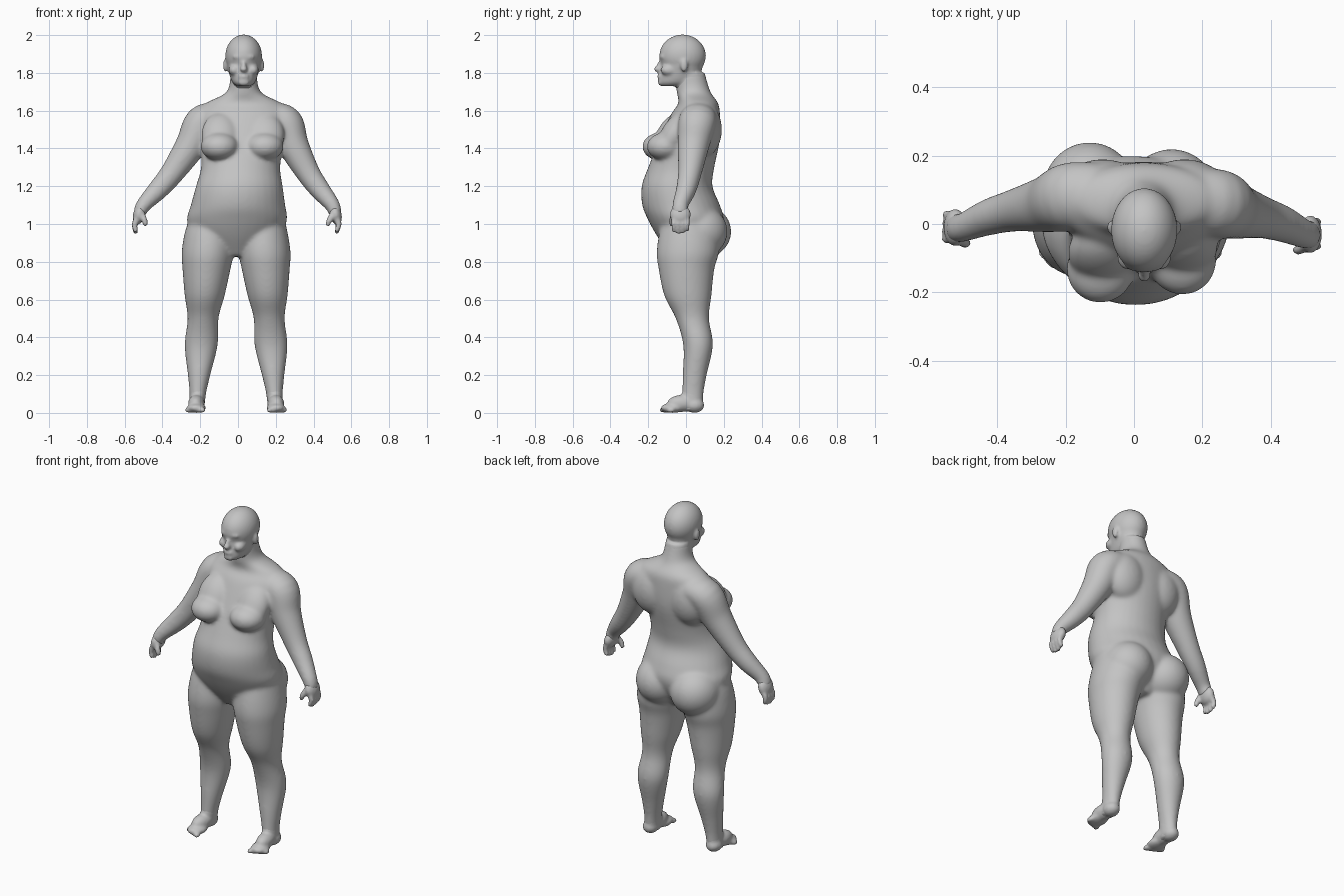
import bpy, bmesh
from math import cos, sin, pi
from mathutils import Vector, Matrix

cube = bpy.data.objects.get("Cube")
if cube:
    bpy.data.objects.remove(cube)

colour = (.55, .55, .55, 1)
grey = bpy.data.materials.new("plain grey")
grey.use_nodes = True
grey.diffuse_color = colour
grey.node_tree.nodes["Principled BSDF"].inputs["Base Color"].default_value = colour

bm = bmesh.new()
SIDES, STEPS = 32, 5
BOTH = (-1, 1)
CIRCLE = [(cos(2 * pi * j / SIDES), sin(2 * pi * j / SIDES)) for j in range(SIDES)]


def lean(z):
    """Sideways sway of the body centreline at a given height."""
    return min(.03, max(-.01, .07 * (z - 1.1)))


def spline(rows):
    """Interpolate the section rows smoothly (Catmull-Rom)."""
    rows = [Vector(row) for row in rows]
    ends = [rows[0]] + rows + [rows[-1]]
    out = []
    for a, b, c, d in zip(ends, ends[1:], ends[2:], ends[3:]):
        for step in range(STEPS):
            t = step / STEPS
            bend = (a * 2 - b * 5 + c * 4 - d) * t + (b * 3 - a - c * 3 + d) * t * t
            out.append(b + (c - a + bend) * t / 2)
    return out + [rows[-1]]


def skin(rings):
    """Close a series of rings into a solid."""
    loops = [[bm.verts.new(point) for point in ring] for ring in rings]
    faces = [bm.faces.new(loops[0]), bm.faces.new(loops[-1])]
    for low, high in zip(loops, loops[1:]):
        for j in range(SIDES):
            faces.append(bm.faces.new((low[j - 1], low[j], high[j], high[j - 1])))
    bmesh.ops.recalc_face_normals(bm, faces=faces)


def stack(rows, middle=lambda z: 0):
    """Level sections: height, half width, front, back."""
    rings = []
    for z, half, front, back in spline(rows):
        x, y, depth = middle(z) + lean(z), (front + back) / 2, (back - front) / 2
        rings.append([(x + half * c, y + depth * s, z) for c, s in CIRCLE])
    skin(rings)


def tube(rows):
    """Sections across a path: x, y, z, thickness, depth."""
    points = spline(rows)
    rings = []
    for i, point in enumerate(points):
        after, before = points[min(i + 1, len(points) - 1)], points[max(i - 1, 0)]
        along = (after - before).to_3d().normalized()
        across = along.cross(Vector((0, 1, 0))).normalized()
        deep = across.cross(along)
        centre = point.to_3d() + Vector((lean(point.z), 0, 0))
        rings.append([centre + across * point[3] * c + deep * point[4] * s for c, s in CIRCLE])
    skin(rings)


def blob(x, y, z, *radii, turn=0, axis='Z'):
    place = Matrix.Translation((x + lean(z), y, z))
    shape = Matrix.Rotation(turn, 4, axis) @ Matrix.Diagonal((*radii, 1))
    bmesh.ops.create_icosphere(bm, subdivisions=4, radius=1, matrix=place @ shape)


def pair(x, y, z, *radii, twist=0, turn=0):
    """Mirrored blobs, one set forward of the other by the twist of the body."""
    for side in BOTH:
        blob(side * x, y + side * twist, z, *radii, turn=turn, axis='X')


def fuse(name, softness):
    """Turn the parts made so far into one object with a single soft skin."""
    mesh = bpy.data.meshes.new(name)
    bm.to_mesh(mesh)
    bm.clear()
    mesh.materials.append(grey)
    part = bpy.data.objects.new(name, mesh)
    bpy.context.collection.objects.link(part)
    remesh = part.modifiers.new("fuse", 'REMESH')
    remesh.mode = 'VOXEL'
    remesh.voxel_size = .0075
    remesh.use_smooth_shade = True
    soften = part.modifiers.new("soften", 'SMOOTH')
    soften.factor = .5
    soften.iterations = softness


def build_torso():
    stack([(.83, .08, -.08, .1), (.93, .22, -.15, .17), (1.02, .265, -.2, .2),
           (1.1, .25, -.232, .18), (1.2, .23, -.235, .14), (1.3, .21, -.2, .15),
           (1.45, .22, -.14, .18), (1.58, .24, -.08, .18), (1.64, .2, -.04, .17),
           (1.7, .09, -.05, .13), (1.8, .07, -.06, .1)])
    pair(.12, -.12, 1.41, .1, .1, .075, twist=.012)            # breasts
    pair(.12, -.075, 1.47, .1, .07, .13, twist=.01, turn=-.5)  # upper chest
    pair(.12, .09, 1.5, .13, .1, .15)                          # shoulder blades
    pair(.12, .08, .96, .14, .15, .14, twist=-.01)             # buttocks


def build_head():
    blob(0, -.018, 1.89, .097, .123, .113)  # cranium
    stack([(1.73, .035, -.13, 0), (1.75, .06, -.145, .05), (1.8, .078, -.137, .08),
           (1.86, .09, -.13, .09), (1.92, .08, -.12, .08)])     # jaw and face
    stack([(1.71, .072, -.05, .12), (1.8, .07, -.06, .1)])      # nape
    blob(0, -.14, 1.83, .014, .02, .035, turn=-.25, axis='X')   # nose bridge
    blob(0, -.15, 1.82, .02, .022, .014)   # nose tip
    blob(0, -.12, 1.885, .06, .022, .018)  # brow
    blob(0, -.13, 1.78, .03, .022, .02)    # lips
    blob(0, -.13, 1.75, .03, .02, .02)     # chin
    pair(.05, -.09, 1.815, .03, .045, .03) # cheeks
    pair(.097, -.01, 1.84, .012, .02, .035)  # ears


def build_leg(side):
    stack([(1.1, .07, -.08, .1), (1, .12, -.13, .16), (.86, .138, -.155, .175),
           (.76, .127, -.145, .15), (.62, .106, -.115, .135), (.5, .082, -.055, .122),
           (.36, .088, -.015, .143), (.2, .06, -.018, .11), (.1, .044, -.022, .093),
           (.01, .04, -.03, .09)],
          middle=lambda z: side * (.21 - .07 * z))


def build_foot(side):
    x = side * .21
    blob(x, -.02, .05, .044, .08, .045, turn=side * .1)    # instep
    blob(x, -.07, .026, .05, .065, .026, turn=side * .1)   # ball
    blob(x, .045, .04, .044, .052, .04)                    # heel
    stack([(.03, .04, -.03, .09), (.12, .044, -.02, .09)],
          middle=lambda z: side * (.21 - .07 * z))         # ankle
    for toe in range(5):
        blob(x + side * .02 * (toe - 1.7), -.12 + toe * .01, .015, .014, .022, .015)


def build_arm(side):
    back = -side * .01
    tube([(side * x, y + back, z, thick, depth) for x, y, z, thick, depth in (
        (.13, .08, 1.57, .07, .09), (.22, .07, 1.54, .09, .1), (.27, .05, 1.42, .083, .085),
        (.36, .03, 1.27, .064, .063), (.43, .01, 1.18, .055, .054), (.5, -.02, 1.1, .041, .043),
        (.52, -.02, 1.05, .034, .045))])


def build_hand(side):
    back = -side * .01
    blob(side * .52, back - .02, 1.05, .032, .055, .053, turn=-side * .25, axis='Y')
    # Curled fingers, the middle ones longest
    for finger in range(4):
        y = back - .055 + finger * .024
        tip = .945 + .01 * abs(finger - 1.3)
        tube([(side * .52, y, 1.04, .017, .014), (side * .54, y, 1, .016, .012),
              (side * .53, y, tip, .011, .01)])
    # Thumb
    tube([(side * .51, back - .05, 1.06, .017, .016), (side * .49, back - .065, 1.02, .016, .015),
          (side * .48, back - .065, .99, .011, .011)])


build_torso()
for side in BOTH:
    build_leg(side)
    build_arm(side)
fuse("body", 32)
build_head()
fuse("head", 8)
for side, name in zip(BOTH, ("right", "left")):
    build_foot(side)
    fuse(name + "_foot", 8)
    build_hand(side)
    fuse(name + "_hand", 5)
